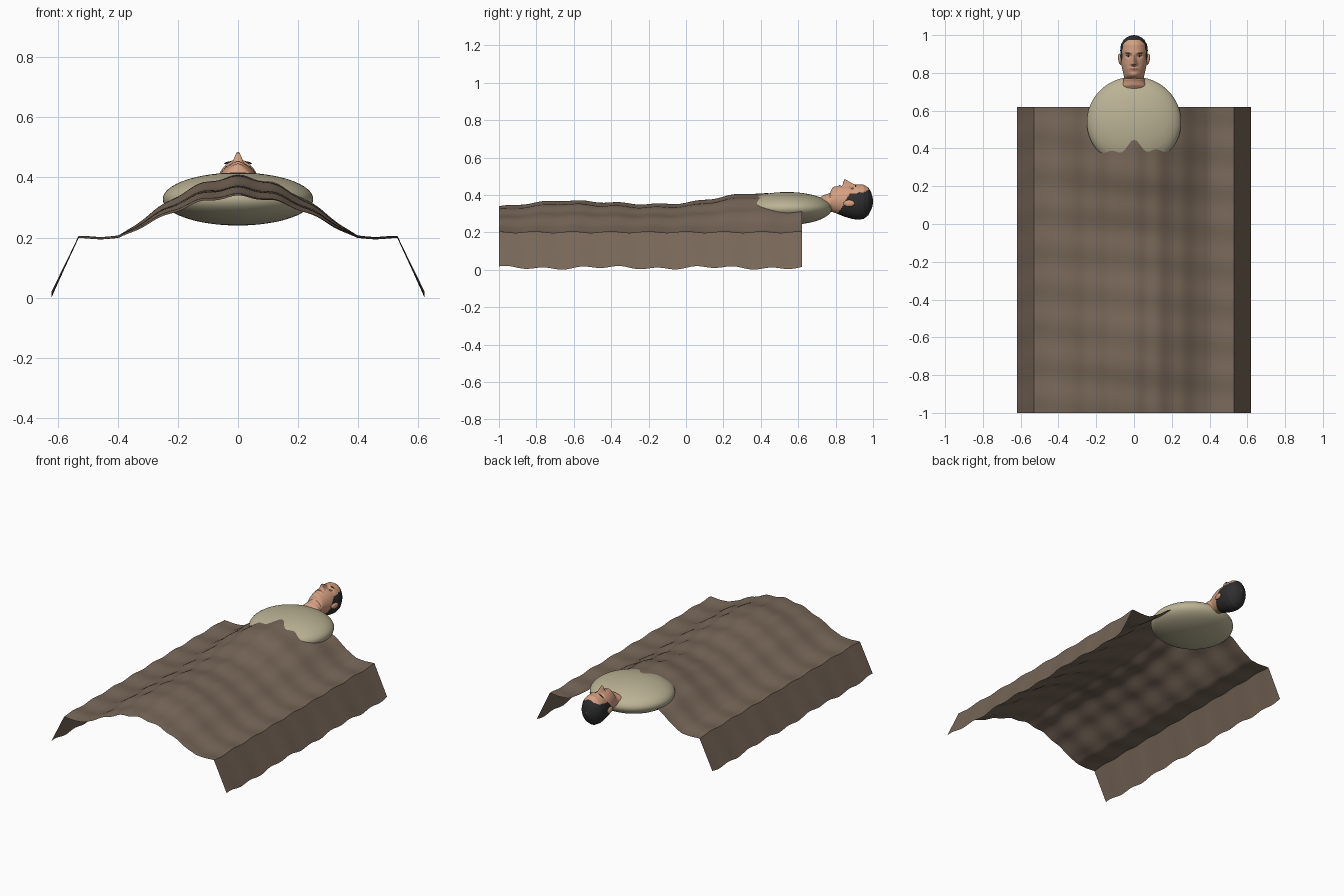
import bpy, bmesh, math
from math import sin, cos, pi, exp

if "Cube" in bpy.data.objects:
    bpy.data.objects.remove(bpy.data.objects["Cube"])


def material(name, rgb):
    m = bpy.data.materials.new(name)
    m.diffuse_color = (*rgb, 1)
    m.use_nodes = True
    m.node_tree.nodes["Principled BSDF"].inputs["Base Color"].default_value = m.diffuse_color
    return m


BROWN = material("blanket brown", (0.185, 0.135, 0.098))
CREAM = material("shirt cream", (0.50, 0.45, 0.30))
SKIN = material("skin", (0.66, 0.35, 0.22))
HAIR = material("hair black", (0.028, 0.028, 0.03))
LIP = material("lip", (0.42, 0.17, 0.13))
WHITE = material("eye white", (0.65, 0.6, 0.55))


def lerp(table, v):
    """Smoothly interpolate rows of (key, values...) at key v."""
    for a, b in zip(table, table[1:]):
        if v <= b[0]:
            t = max(0, (v - a[0]) / (b[0] - a[0]))
            return [p + (q - p) * t for p, q in zip(a[1:], b[1:])]
    return list(table[-1][1:])


def grid_object(name, rows, mats, rule=None, wrap=False):
    """Mesh from rows of points; rule(center) picks the material."""
    bm = bmesh.new()
    vs = [[bm.verts.new(p) for p in row] for row in rows]
    n = len(rows[0])
    for r in range(len(rows) - 1):
        for c in range(n if wrap else n - 1):
            d = (c + 1) % n
            f = bm.faces.new((vs[r][c], vs[r][d], vs[r + 1][d], vs[r + 1][c]))
            if rule:
                f.material_index = rule(f.calc_center_median())
    if wrap:
        bm.faces.new(vs[0])
        bm.faces.new(vs[-1])
        bmesh.ops.recalc_face_normals(bm, faces=bm.faces)
    me = bpy.data.meshes.new(name)
    bm.to_mesh(me)
    bm.free()
    ob = bpy.data.objects.new(name, me)
    bpy.context.collection.objects.link(ob)
    for m in mats:
        me.materials.append(m)
    bpy.ops.object.select_all(action='DESELECT')
    ob.select_set(True)
    bpy.context.view_layer.objects.active = ob
    bpy.ops.object.shade_smooth_by_angle(angle=math.radians(40))
    return ob


def ellipsoid(name, loc, radii, mat, seg=24, rot=(0, 0, 0)):
    bpy.ops.mesh.primitive_uv_sphere_add(segments=seg, ring_count=seg // 2, location=loc, rotation=rot)
    ob = bpy.context.object
    ob.name = name
    ob.scale = radii
    ob.data.materials.append(mat)
    bpy.ops.object.shade_smooth()
    return ob


# Blanket: draped over the body, with two hanging side flaps
RIDGE = [(-1, .332), (-.85, .350), (-.67, .368), (-.5, .360), (-.2, .345),
         (0, .352), (.15, .378), (.25, .395), (.36, .408), (.45, .400), (.62, .385)]


def blanket_z(x, y):
    h = sum(lerp(RIDGE, y + d)[0] for d in (-.04, 0, .04)) / 3 - .2
    bell = max(0, cos(pi / 2 * min(1, abs(x) / .40))) ** 1.1
    ripple = .004 * sin(31 * y + 3 * x) + .005 * cos(48 * x) * (.4 + .6 * bell)
    return .2 + h * bell + ripple


rows = []
for j in range(82):
    y = -1 + 1.62 * j / 81
    hem = .011 + .006 * sin(31 * y) + .005 * sin(11 * y)
    top = [(x, y, blanket_z(x, y)) for x in [-.53 + 1.06 * i / 64 for i in range(65)]]
    rows.append([(-.62, y, hem), (-.575, y, (hem + top[0][2]) / 2)] + top +
                [(.575, y, (hem + top[-1][2]) / 2), (.62, y, hem)])
grid_object("blanket", rows, [BROWN])

# Upper body in a shirt
ellipsoid("shirt_torso", (0, .54, .328), (.25, .24, .088), CREAM, 64)

# Neck and head, lofted along y: (y, half width, back z, front z)
HEAD = [(.68, .075, .29, .37), (.715, .075, .295, .385), (.735, .066, .30, .40),
        (.755, .056, .305, .405), (.77, .054, .31, .412), (.781, .053, .31, .434),
        (.795, .056, .305, .442), (.82, .062, .295, .447), (.85, .068, .283, .449),
        (.89, .071, .272, .452), (.92, .073, .268, .457), (.95, .069, .272, .455),
        (.975, .055, .292, .440), (.99, .036, .32, .415), (.997, .018, .34, .39), (1, .002, .36, .37)]
HAIRLINE = [(.81, .30), (.835, .335), (.86, .385), (.88, .408), (.95, .415), (.975, .428), (.985, .6), (1, .6)]


def is_hair(c):
    return c.y > .812 and c.z < lerp(HAIRLINE, c.y)[0] if c.y < .983 else True


def bump(x, y, cx, cy, sx, sy):
    return exp(-((x - cx) / sx) ** 2 - ((y - cy) / sy) ** 2)


def face_relief(x, y):
    nose = max(0, min((.905 - y) / .055, (y - .836) / .01, 1))
    z = .036 * nose * exp(-(x / (.007 + .006 * nose)) ** 2)
    z += .006 * bump(x, y, 0, .821, .022, .008) + .005 * bump(x, y, 0, .79, .02, .01)
    z += .005 * bump(abs(x), y, .025, .907, .025, .008)
    z -= .009 * bump(abs(x), y, .029, .889, .014, .010)
    z += .008 * bump(abs(x), y, .011, .843, .006, .007)
    return z


def head_point(y, t):
    w, back, front = lerp(HEAD, y)
    cz, h = (back + front) / 2, (front - back) / 2
    x, z = w * sin(t), cz + h * cos(t)
    if cos(t) > 0:
        if .77 < y < .84:                      # narrow the chin
            x *= 1 - .2 * cos(t) ** 2 * (.84 - y) / .07
        z += face_relief(x, y) * min(1, 2 * cos(t))
    return (x, y, z)


ys = [.68 + .32 * sin(pi / 2 * i / 110) for i in range(111)]
rows = [[head_point(y, 2 * pi * k / 96) for k in range(96)] for y in ys]


def head_rule(c):
    if is_hair(c):
        return 1
    if c.z > .42 and abs(c.x) < .024 and abs(c.y - .822) < .006 * (1 - abs(c.x) / .03):
        return 2
    return 0


grid_object("head_and_neck", rows, [SKIN, HAIR, LIP], head_rule, wrap=True)


def face_z(x, y):
    w = lerp(HEAD, y)[0]
    return head_point(y, math.asin(x / w))[2]


# Eyes, brows and ears on both sides
for s, side in ((-1, "left"), (1, "right")):
    ex, ey = .029, .889
    z = face_z(ex, ey)
    ellipsoid("eye_" + side, (s * ex, ey, z - .001), (.0115, .0045, .004), WHITE, 16)
    ellipsoid("iris_" + side, (s * ex, ey, z + .001), (.0045, .0042, .003), HAIR, 12)
    ellipsoid("eyelid_" + side, (s * ex, ey + .0045, z), (.013, .0018, .004), HAIR, 12)
    ellipsoid("brow_" + side, (s * .031, .906, face_z(.031, .906)), (.016, .0028, .003), HAIR, 16,
              (0, s * .25, 0))
    ellipsoid("ear_" + side, (s * .074, .872, .355), (.010, .030, .018), SKIN, 20, (0, 0, -s * .15))
